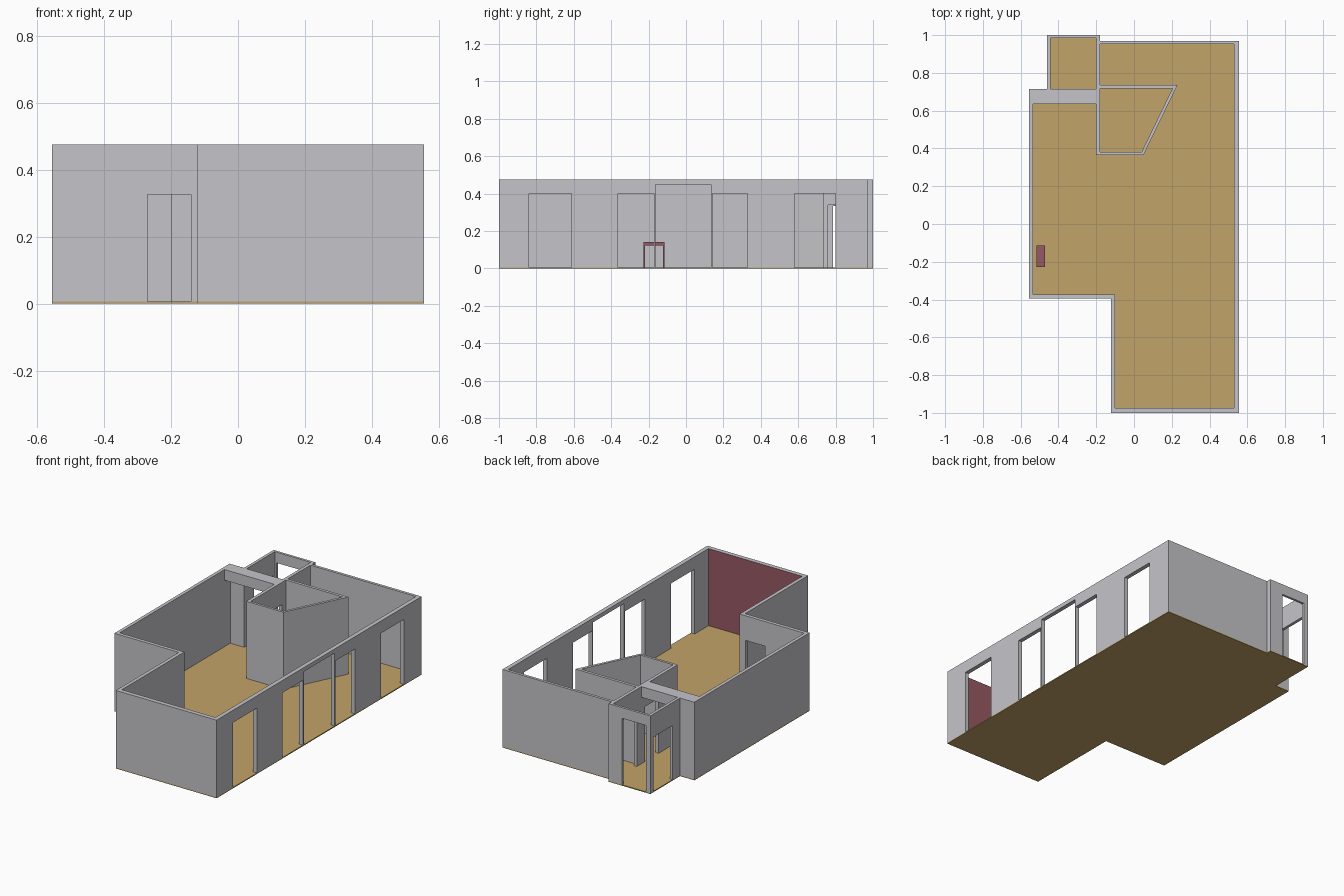
import bpy, bmesh
from mathutils import Vector

cube = bpy.data.objects.get("Cube")
if cube:
    bpy.data.objects.remove(cube, do_unlink=True)

FLOOR, TOP, BEAM = 0.006, 0.475, 0.41


def material(name, rgb):
    m = bpy.data.materials.new(name)
    m.use_nodes = True
    m.diffuse_color = (*rgb, 1)
    bsdf = m.node_tree.nodes["Principled BSDF"]
    bsdf.inputs["Base Color"].default_value = (*rgb, 1)
    bsdf.inputs["Roughness"].default_value = 0.8
    return m


GREY = material("wall grey", (0.56, 0.56, 0.59))
TAN = material("floor tan", (0.54, 0.37, 0.14))
RED = material("dark red", (0.30, 0.10, 0.125))


def make(name, bm, *mats):
    bmesh.ops.recalc_face_normals(bm, faces=bm.faces)
    mesh = bpy.data.meshes.new(name)
    bm.to_mesh(mesh)
    bm.free()
    for m in mats:
        mesh.materials.append(m)
    ob = bpy.data.objects.new(name, mesh)
    bpy.context.collection.objects.link(ob)
    return ob


def loft(name, ring_a, ring_b, *mats):
    """Solid between two matching polygons."""
    bm = bmesh.new()
    a = [bm.verts.new(p) for p in ring_a]
    b = [bm.verts.new(p) for p in ring_b]
    bm.faces.new(a)
    bm.faces.new(b[::-1])
    n = len(a)
    for i in range(n):
        j = (i + 1) % n
        bm.faces.new((a[j], a[i], b[i], b[j]))
    return make(name, bm, *mats)


def slab(name, outline, z0, z1, mat):
    return loft(name, [(x, y, z0) for x, y in outline],
                [(x, y, z1) for x, y in outline], mat)


def box(name, x0, x1, y0, y1, z0, z1, mat=GREY):
    return slab(name, [(x0, y0), (x1, y0), (x1, y1), (x0, y1)], z0, z1, mat)


def wall(name, outer, inner, openings=(), mats=(GREY,)):
    """Mitred wall; openings (from, to, head height) run along its main axis."""
    o0, o1 = map(Vector, outer)
    axis = 0 if abs(o1.x - o0.x) > abs(o1.y - o0.y) else 1
    sign = 1 if o1[axis] > o0[axis] else -1
    rings = []
    for line in (outer, inner):
        p0, p1 = map(Vector, line)

        def at(u, z):
            p = p0.lerp(p1, (u - p0[axis]) / (p1[axis] - p0[axis]))
            return (p.x, p.y, z)
        ring = [(*p0, FLOOR)]
        for lo, hi, head in sorted(openings, key=lambda k: k[0] * sign):
            u, v = (lo, hi) if sign > 0 else (hi, lo)
            ring += [at(u, FLOOR), at(u, head), at(v, head), at(v, FLOOR)]
        rings.append(ring + [(*p1, FLOOR), (*p1, TOP), (*p0, TOP)])
    return loft(name, *rings, *mats)


# Floor slab under the whole plan
slab("floor", [(-0.556, -0.394), (-0.122, -0.394), (-0.122, -1), (0.556, -1),
               (0.556, 0.97), (-0.18, 0.97), (-0.18, 1), (-0.46, 1),
               (-0.46, 0.714), (-0.556, 0.714)], 0, FLOOR, TAN)

# Outer walls, outer and inner corner lines
OUT = [(-0.556, 0.714), (-0.556, -0.394), (-0.122, -0.394), (-0.122, -1),
       (0.556, -1), (0.556, 0.97), (-0.18, 0.97)]
INN = [(-0.535, 0.714), (-0.535, -0.372), (-0.1, -0.372), (-0.1, -0.973),
       (0.53, -0.973), (0.53, 0.953), (-0.18, 0.953)]
NAMES = ["side_wall", "entrance_wall", "wing_side_wall", "front_wall",
         "window_wall", "back_wall"]
OPENINGS = {
    "entrance_wall": [(-0.27, -0.14, 0.325)],
    "window_wall": [(-0.84, -0.612, 0.4), (-0.364, -0.17, 0.4),
                    (-0.162, 0.135, 0.45), (0.143, 0.33, 0.4),
                    (0.58, 0.8, 0.4)],
}
for i, name in enumerate(NAMES):
    ob = wall(name, OUT[i:i + 2], INN[i:i + 2], OPENINGS.get(name, ()))
    if name == "front_wall":
        # Red feature face on the inside
        ob.data.materials.append(RED)
        for f in ob.data.polygons:
            if f.normal.y > 0.9:
                f.material_index = 1

# Porch room at the back corner
wall("porch_side_wall", [(-0.46, 0.714), (-0.46, 1)], [(-0.442, 0.714), (-0.442, 0.985)],
     [(0.785, 0.97, 0.335)])
wall("porch_back_wall", [(-0.46, 1), (-0.18, 1)], [(-0.442, 0.985), (-0.18, 0.985)],
     [(-0.43, -0.27, BEAM)])
box("porch_stub_wall", -0.535, -0.442, 0.69, 0.714, FLOOR, BEAM)
box("ceiling_beam", -0.535, -0.2, 0.635, 0.714, BEAM, TOP)

# Partition shared by the porch and the core room
wall("partition", [(-0.2, 0.365), (-0.2, 0.985)], [(-0.18, 0.38), (-0.18, 0.985)],
     [(0.55, 0.68, 0.34), (0.758, 0.91, 0.34)])

# Core room with a slanted side
CORE_OUT = [(-0.2, 0.365), (0.05, 0.365), (0.23, 0.735), (-0.18, 0.735)]
CORE_IN = [(-0.18, 0.38), (0.04, 0.38), (0.203, 0.717), (-0.18, 0.717)]
for i, name in enumerate(["core_front_wall", "core_slanted_wall", "core_back_wall"]):
    wall(name, CORE_OUT[i:i + 2], CORE_IN[i:i + 2])

# Small red console by the side wall
box("console_top", -0.515, -0.47, -0.228, -0.115, 0.122, 0.14, RED)
for name, y in (("console_front_leg", -0.228), ("console_back_leg", -0.123)):
    box(name, -0.515, -0.47, y, y + 0.008, FLOOR, 0.122, RED)
